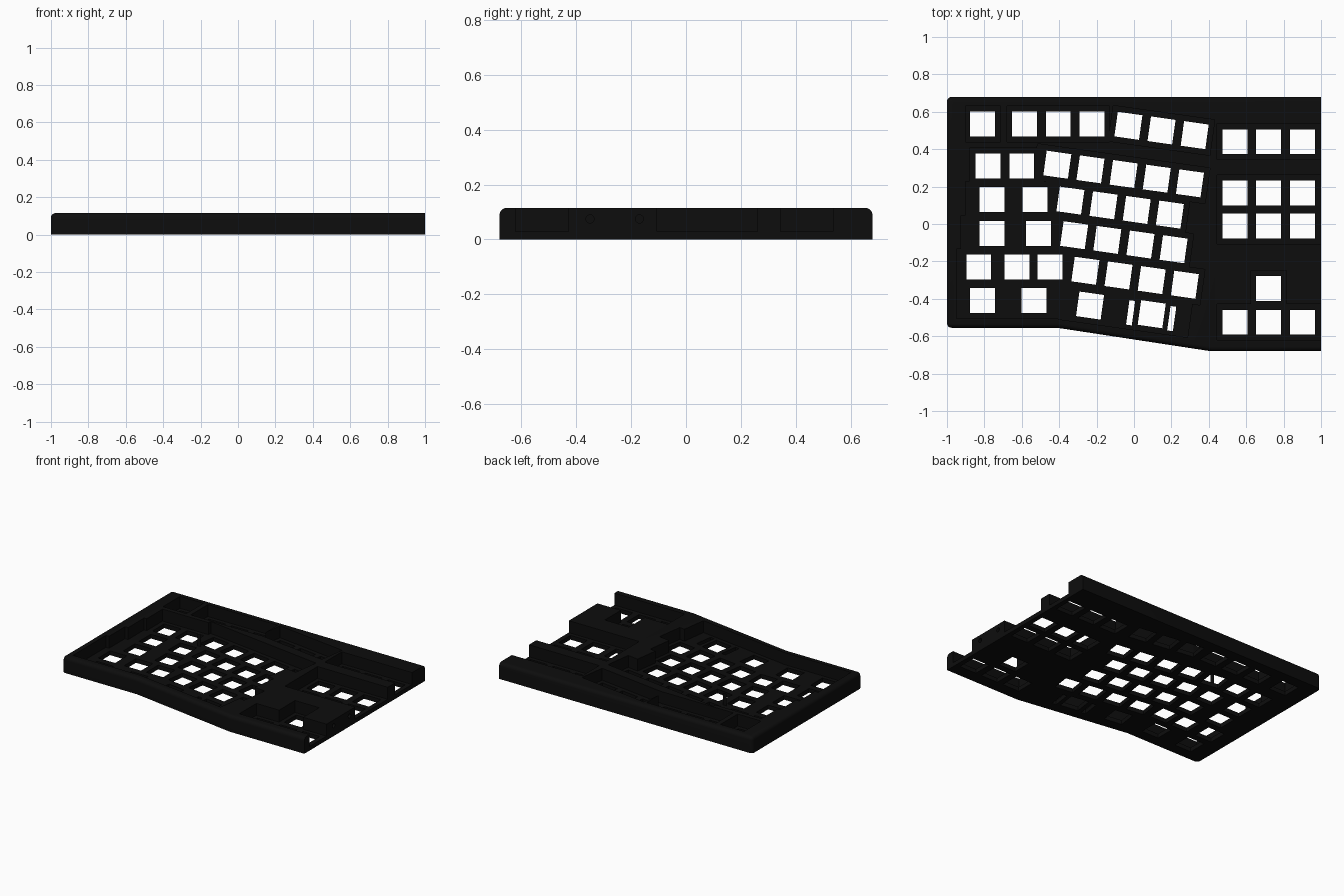
import bpy, bmesh, math
from mathutils import Matrix, Vector

if "Cube" in bpy.data.objects:
    bpy.data.objects.remove(bpy.data.objects["Cube"])

TOP, FLOOR, U = 0.115, 0.03, 0.179   # case height, plate thickness, key pitch
TILT = math.radians(-8)
HOLE = 0.133

black = bpy.data.materials.new("matte black")
black.diffuse_color = (0.004, 0.004, 0.004, 1)
black.use_nodes = True
black.node_tree.nodes["Principled BSDF"].inputs["Base Color"].default_value = black.diffuse_color


def add_box(bm, x, y, w, d, z0, z1, ang=0.0):
    m = (Matrix.Translation((x, y, (z0 + z1) / 2)) @ Matrix.Rotation(ang, 4, 'Z')
         @ Matrix.Diagonal((w, d, z1 - z0, 1)))
    bmesh.ops.create_cube(bm, size=1, matrix=m)


def to_object(bm, name):
    me = bpy.data.meshes.new(name)
    bm.to_mesh(me)
    bm.free()
    ob = bpy.data.objects.new(name, me)
    bpy.context.collection.objects.link(ob)
    return ob


def cut(target, cutter):
    mod = target.modifiers.new("cut", 'BOOLEAN')
    mod.operation, mod.solver, mod.object = 'DIFFERENCE', 'EXACT', cutter
    bpy.context.view_layer.objects.active = target
    bpy.ops.object.modifier_apply(modifier=mod.name)
    bpy.data.objects.remove(cutter)


# Case body: extruded outline with rounded outer edges and a flat right end
outline = [(-1, .68), (-1, -.555), (-.41, -.555), (.41, -.68), (1, -.68), (1, .68)]
bm = bmesh.new()
base = bm.faces.new([bm.verts.new((x, y, 0)) for x, y in outline])
ext = bmesh.ops.extrude_face_region(bm, geom=[base])
bmesh.ops.translate(bm, vec=(0, 0, TOP), verts=[v for v in ext["geom"] if isinstance(v, bmesh.types.BMVert)])
bmesh.ops.recalc_face_normals(bm, faces=bm.faces)


def rounded(e):
    a, b = (v.co for v in e.verts)
    mid = (a + b) / 2
    upright = abs(a.z - b.z) > .01
    return (upright and mid.x < -.9) or (not upright and mid.z > .1 and mid.x < .99)


bmesh.ops.bevel(bm, geom=[e for e in bm.edges if rounded(e)], offset=.025,
                segments=5, profile=.5, affect='EDGES')
case = to_object(bm, "keyboard_case")
case.data.materials.append(black)

# Straight key rows: y, left edge, right edge of the well, key centres
straight = [
    (.535, -.90, -.715, [-.81]),
    (.535, -.68, -.13, [-.585, -.405, -.225]),
    (.31, -.88, -.48, [-.78, -.60]),
    (.13, -.90, -.41, [-.76, -.53]),
    (-.05, -.925, -.39, [-.76, -.51]),
    (-.23, -.95, -.33, [-.83, -.625, -.45]),
    (-.41, -.95, -.38, [-.81, -.535]),
    (.44, .445, 1.2, [.54, .72, .90]),
    (.165, .445, 1.2, [.54, .72, .90]),
    (-.01, .445, 1.2, [.54, .72, .90]),
    (-.345, .625, .815, [.72]),
    (-.525, .445, 1.2, [.54, .72, .90]),
]
# Tilted key rows: first key centre, key offsets and well extent along the row
tilted = [
    (-.03, .525, [0, U, 2 * U], -.095, 2 * U + .095),
    (-.41, .317, [i * U for i in range(5)], -.12, 4 * U + .095),
    (-.34, .125, [i * U for i in range(4)], -.12, 3 * U + .095),
    (-.32, -.06, [i * U for i in range(4)], -.12, 3 * U + .095),
    (-.26, -.25, [i * U for i in range(4)], -.12, 3 * U + .095),
    (-.235, -.436, [0, .333], -.16, .54),
]

holes = bmesh.new()
wells = []
for y, x0, x1, keys in straight:
    wells.append(((x0 + x1) / 2, y, x1 - x0, 0))
    for x in keys:
        add_box(holes, x, y, HOLE, HOLE, -.1, .2)
row_dir = Vector((math.cos(TILT), math.sin(TILT)))
for x, y, keys, a, b in tilted:
    start = Vector((x, y))
    c = start + row_dir * (a + b) / 2
    wells.append((c.x, c.y, b - a, TILT))
    for k in keys:
        p = start + row_dir * k
        add_box(holes, p.x, p.y, HOLE, HOLE, -.1, .2, TILT)
# Stabiliser slots beside the wide thumb key
for k in (.333 - .111, .333 + .111):
    p = Vector((-.235, -.436)) + row_dir * k - Vector((.003, .008))
    add_box(holes, p.x, p.y, .031, .132, -.1, .2, TILT)

# Recessed wells, then switch openings through the plate
for x, y, w, ang in wells:
    bm = bmesh.new()
    add_box(bm, x, y, w, .192, FLOOR, .2, ang)
    cut(case, to_object(bm, "well_cutter"))
cut(case, to_object(holes, "hole_cutter"))

# Alignment pin holes in the flat right end
bm = bmesh.new()
for y in (-.35, -.17):
    m = Matrix.Translation((1, y, .075)) @ Matrix.Rotation(math.pi / 2, 4, 'Y')
    bmesh.ops.create_cone(bm, cap_ends=True, segments=16, radius1=.015, radius2=.015,
                          depth=.12, matrix=m)
cut(case, to_object(bm, "pin_cutter"))

case.select_set(True)
bpy.context.view_layer.objects.active = case
bpy.ops.object.shade_smooth_by_angle(angle=math.radians(30))
